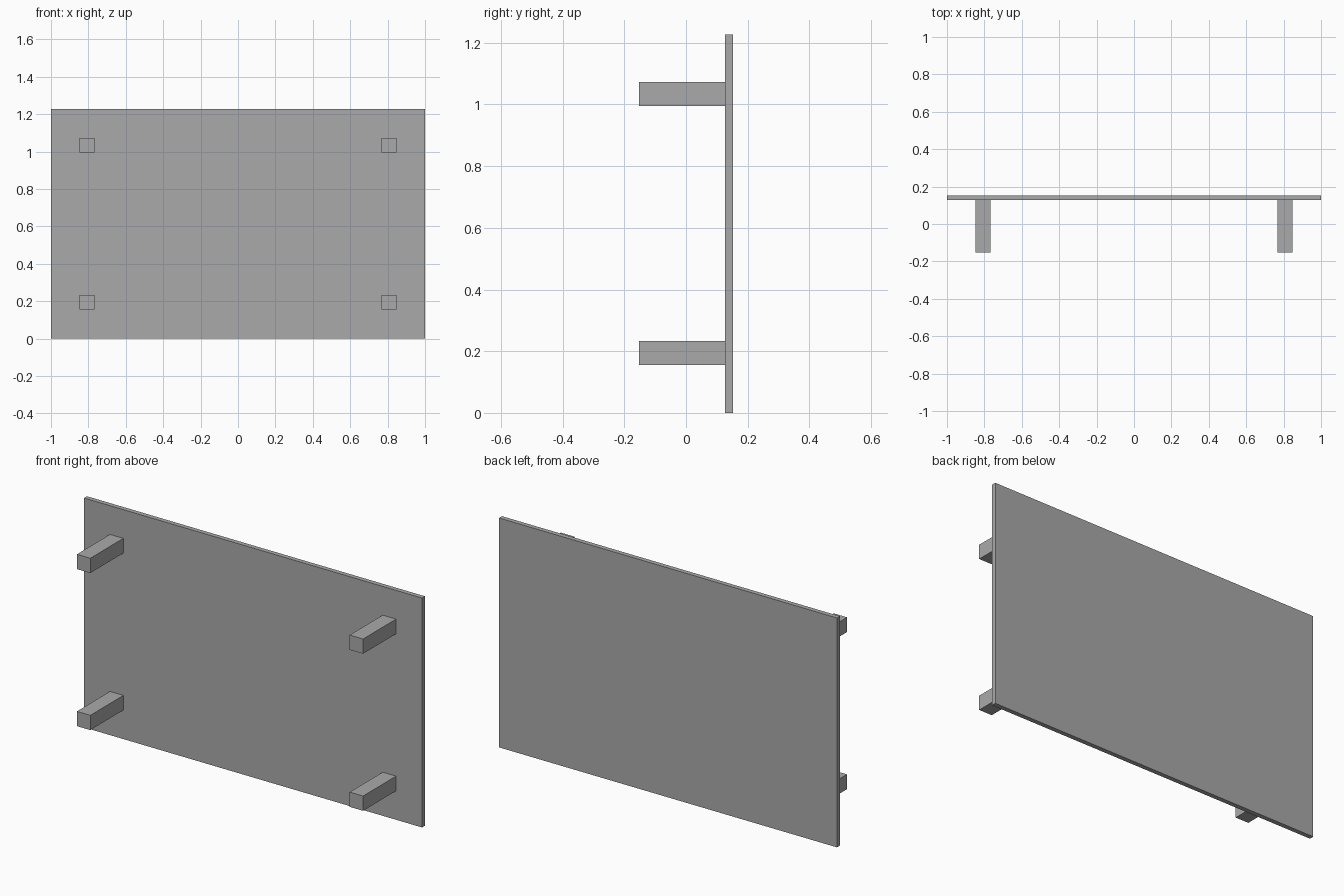
import bpy

default_cube = bpy.data.objects.get("Cube")
if default_cube:
    bpy.data.objects.remove(default_cube, do_unlink=True)

GREY = (0.4, 0.4, 0.4, 1.0)
grey = bpy.data.materials.new("plain_grey")
grey.use_nodes = True
grey.diffuse_color = GREY
grey.node_tree.nodes["Principled BSDF"].inputs["Base Color"].default_value = GREY


def box(name, low, high):
    """Add a box spanning two opposite corners."""
    centre = [(a + b) / 2 for a, b in zip(low, high)]
    size = [b - a for a, b in zip(low, high)]
    bpy.ops.mesh.primitive_cube_add(size=1, location=centre)
    obj = bpy.context.object
    obj.name = name
    for v in obj.data.vertices:
        v.co = [c * s for c, s in zip(v.co, size)]
    obj.data.materials.append(grey)
    return obj


DEPTH = 0.152      # half of the overall depth
PANEL_FRONT = 0.127
HEIGHT = 1.227
HALF_LEG = 0.0395

# Thin upright table top
box("table_top", (-1, PANEL_FRONT, 0), (1, DEPTH, HEIGHT))

# Four square legs pointing forward
for side, x in (("left", 0.807), ("right", -0.807)):
    for level, z in (("lower", 0.194), ("upper", 1.034)):
        box(f"{level}_{side}_leg",
            (x - HALF_LEG, -DEPTH, z - HALF_LEG),
            (x + HALF_LEG, PANEL_FRONT, z + HALF_LEG))
